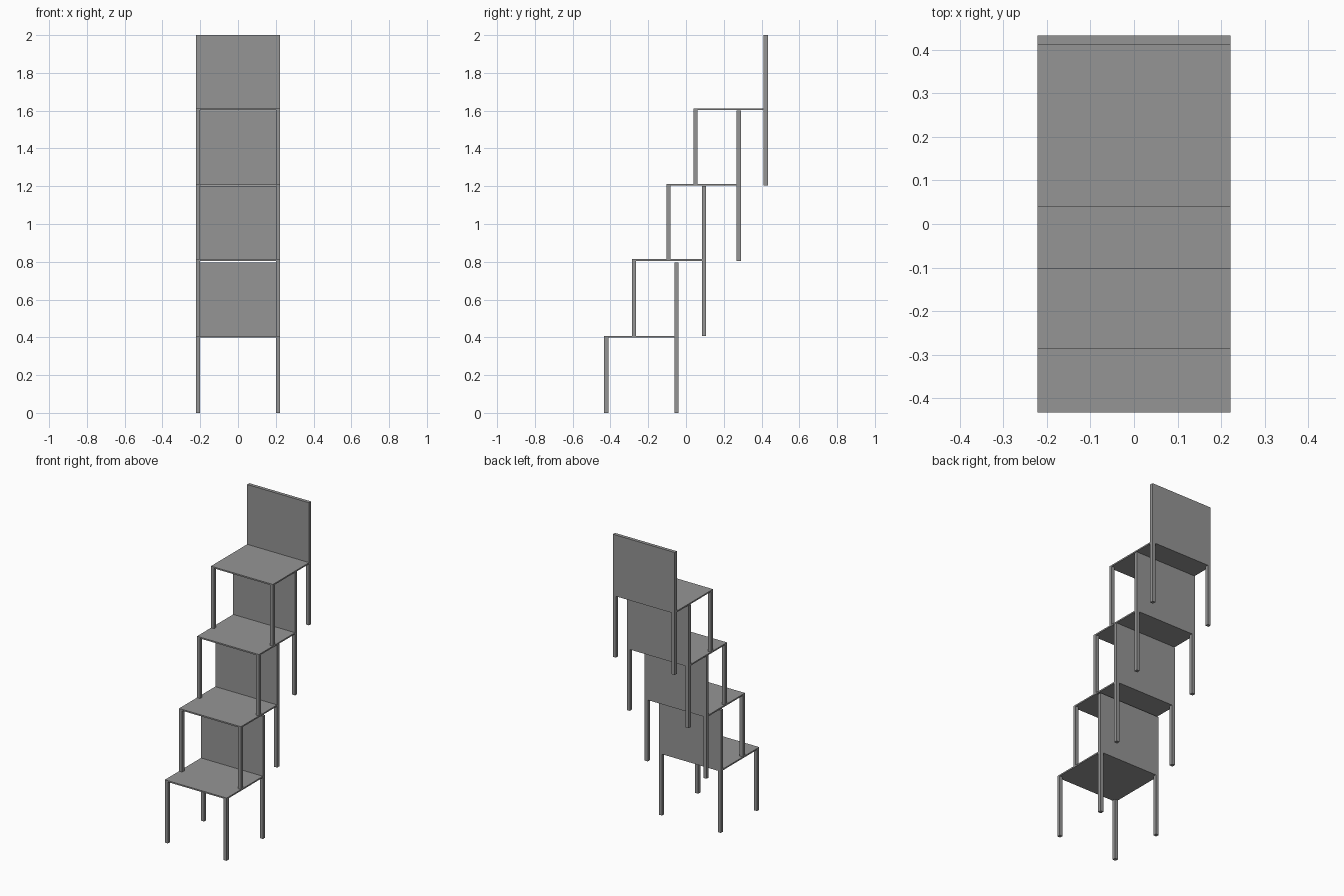
import bpy
import bmesh
from mathutils import Matrix, Vector

cube = bpy.data.objects.get("Cube")
if cube:
    bpy.data.objects.remove(cube, do_unlink=True)

# One plain grey for everything
grey = bpy.data.materials.new("plain grey")
grey.use_nodes = True
colour = (0.3, 0.3, 0.3, 1)
grey.diffuse_color = colour
grey.node_tree.nodes["Principled BSDF"].inputs["Base Color"].default_value = colour

HALF_W = 0.222      # half chair width
DEPTH = 0.393       # front to back
LEG = 0.022         # leg and backrest thickness
SEAT_LOW, SEAT_TOP = 0.398, 0.407
HEIGHT = 0.795


def box(name, low, high, origin):
    """Flat-sided box between two corners, placed at the chair origin."""
    low, high = Vector(low), Vector(high)
    bm = bmesh.new()
    bmesh.ops.create_cube(bm, size=1, matrix=Matrix.Translation((low + high) / 2)
                          @ Matrix.Diagonal((high - low).to_4d()))
    mesh = bpy.data.meshes.new(name)
    bm.to_mesh(mesh)
    bm.free()
    mesh.materials.append(grey)
    obj = bpy.data.objects.new(name, mesh)
    obj.location = origin
    bpy.context.collection.objects.link(obj)


def chair(label, y, z):
    origin = (0, y, z)
    back = DEPTH - LEG
    # Legs, front and back on each side
    for side, x in (("left", HALF_W - LEG), ("right", -HALF_W)):
        for end, leg_y in (("front", 0), ("back", back)):
            box(f"{label}_{end}_{side}_leg", (x, leg_y, 0),
                (x + LEG, leg_y + LEG, SEAT_LOW), origin)
    # Thin seat panel and full-width backrest
    box(f"{label}_seat", (-HALF_W, 0, SEAT_LOW), (HALF_W, back, SEAT_TOP), origin)
    box(f"{label}_backrest", (-HALF_W, back, SEAT_LOW),
        (HALF_W, DEPTH, HEIGHT), origin)


# Staggered stack, each chair standing on the seat below
for label, y, z in (("bottom", -0.433, 0), ("second", -0.287, 0.407),
                    ("third", -0.103, 0.805), ("top", 0.04, 1.205)):
    chair(label + "_chair", y, z)
